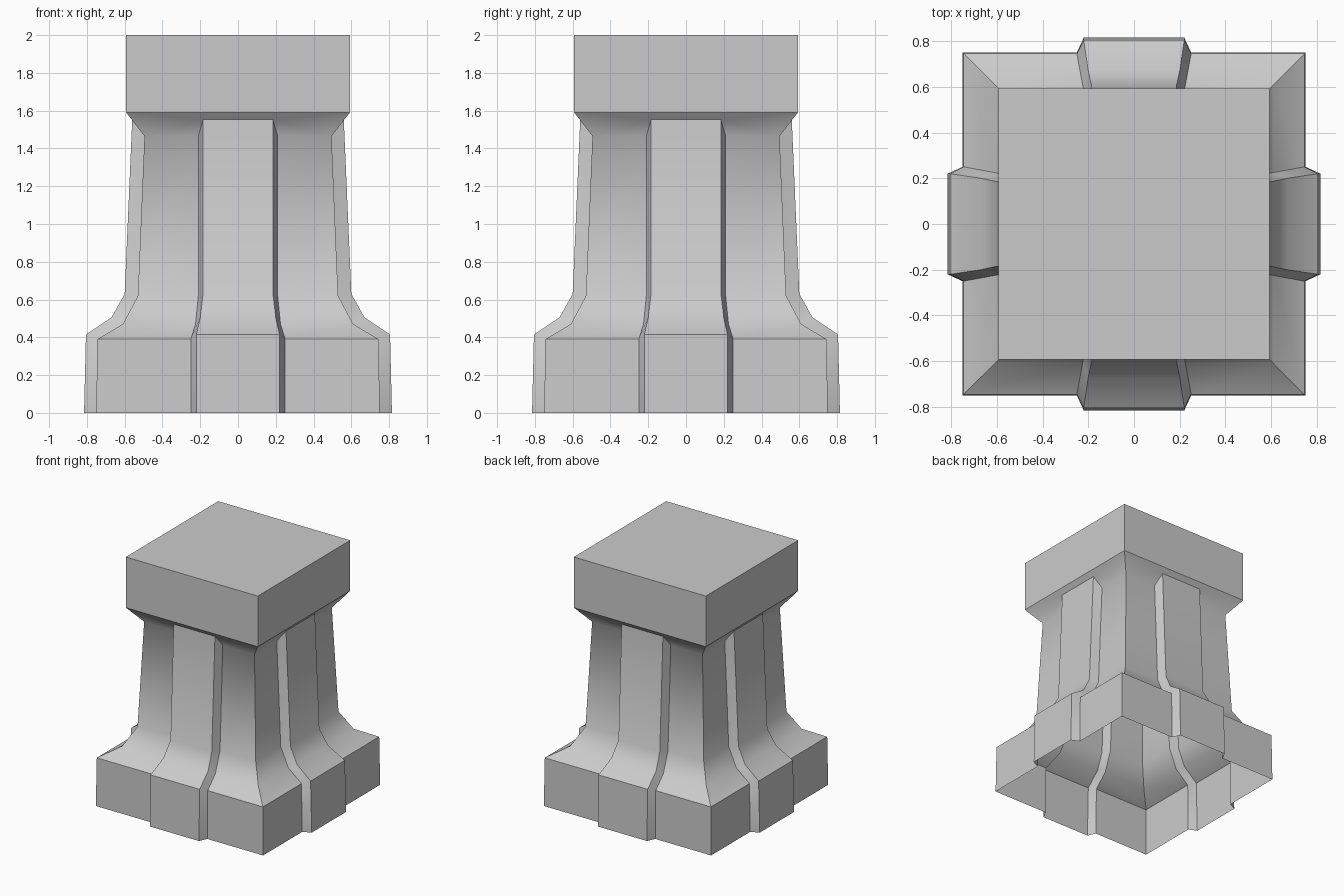
import bpy, bmesh, math
from mathutils import Matrix, Vector

cube = bpy.data.objects.get("Cube")
if cube:
    bpy.data.objects.remove(cube)

stone = bpy.data.materials.new("grey stone")
stone.use_nodes = True
GREY = (0.6, 0.6, 0.6, 1)
stone.diffuse_color = GREY
stone.node_tree.nodes["Principled BSDF"].inputs["Base Color"].default_value = GREY

# Wall levels: reach, height, half width of the rib root
WALL = [(0.75, 0, 0.25), (0.745, 0.39, 0.25), (0.61, 0.47, 0.225),
        (0.53, 0.62, 0.21), (0.495, 1.465, 0.21)]
# Rib levels: reach, height, half width of the rib face
RIB = [(0.815, 0, 0.22), (0.805, 0.415, 0.22), (0.67, 0.505, 0.2),
       (0.6, 0.63, 0.185), (0.56, 1.552, 0.185)]
CAP, CAP_BOTTOM, CAP_TOP = 0.592, 1.59, 2.0

bm = bmesh.new()


def face(points, turn):
    bm.faces.new([bm.verts.new(turn @ Vector(p)) for p in points])


def section(wall, rib):
    """One level of one side, from the left corner across the rib to the right corner."""
    (w, z, a), (r, rz, b) = wall, rib
    return [(-w, -w, z), (-a, -w, z), (-b, -r, rz),
            (b, -r, rz), (a, -w, z), (w, -w, z)]


# The four identical sides form one shell, open underneath
for quarter in range(4):
    turn = Matrix.Rotation(quarter * math.pi / 2, 3, 'Z')
    rows = [section(w, r) for w, r in zip(WALL, RIB)]
    for low, high in zip(rows, rows[1:]):
        for i in range(5):
            face([low[i], low[i + 1], high[i + 1], high[i]], turn)
    # Flare under the cap, wrapping the rib head
    cl, cr = (-CAP, -CAP, CAP_BOTTOM), (CAP, -CAP, CAP_BOTTOM)
    p = rows[-1]
    face([p[0], p[1], p[2], cl], turn)
    face([p[2], p[3], cr, cl], turn)
    face([p[3], p[4], p[5], cr], turn)
    # Cap side
    face([cl, cr, (CAP, -CAP, CAP_TOP), (-CAP, -CAP, CAP_TOP)], turn)

# Cap top
face([(x * CAP, y * CAP, CAP_TOP) for x, y in ((-1, -1), (1, -1), (1, 1), (-1, 1))],
     Matrix.Identity(3))

bmesh.ops.remove_doubles(bm, verts=bm.verts, dist=0.0005)
mesh = bpy.data.meshes.new("ribbed_pedestal")
bm.to_mesh(mesh)
bm.free()
mesh.materials.append(stone)
pedestal = bpy.data.objects.new("ribbed_pedestal", mesh)
bpy.context.collection.objects.link(pedestal)

# Soft sweep above the foot, crisp ribs and corners
bpy.ops.object.select_all(action='DESELECT')
pedestal.select_set(True)
bpy.context.view_layer.objects.active = pedestal
bpy.ops.object.shade_smooth_by_angle(angle=math.radians(40))
